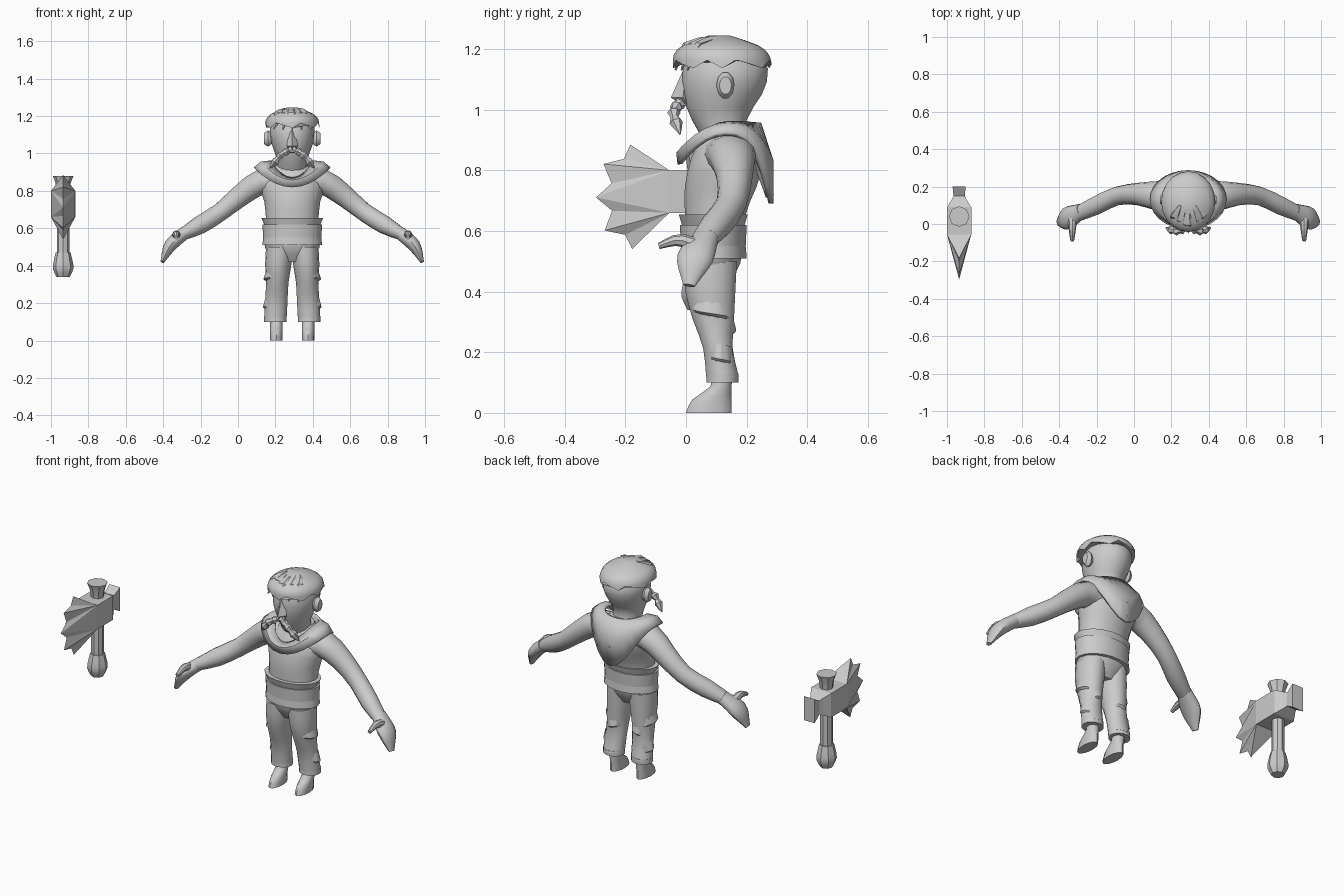
import bpy, bmesh
from math import sin, cos, pi, radians
from mathutils import Vector

default_cube = bpy.data.objects.get("Cube")
if default_cube:
    bpy.data.objects.remove(default_cube)

GREY = (0.6, 0.6, 0.6, 1)
clay = bpy.data.materials.new("clay_grey")
clay.use_nodes = True
clay.diffuse_color = GREY
clay.node_tree.nodes["Principled BSDF"].inputs["Base Color"].default_value = GREY

BODY = Vector((.29, 0, 0))
AXE = Vector((-.935, .04, 0))


def curve(values, t):
    """Value at t on a smooth curve through evenly spaced values."""
    if not isinstance(values, (tuple, list)):
        return values
    last = len(values) - 1
    index = min(int(t * last + 1e-6), last - 1)
    f = t * last - index
    start, end = values[index], values[index + 1]
    before = values[index - 1] if index else 2 * start - end
    after = values[index + 2] if index + 2 <= last else 2 * end - start
    slope_in, slope_out = (end - before) / 2, (after - start) / 2
    ease = f * f * (3 - 2 * f)
    return (start + (end - start) * ease + slope_in * f * (1 - f) ** 2
            - slope_out * f * f * (1 - f))


def make(name, verts, faces, at=BODY, angle=40, mirror=False, thickness=0):
    """Build one object with sharp edges above the given angle."""
    bm = bmesh.new()
    points = [bm.verts.new(v) for v in verts]
    for face in faces:
        bm.faces.new([points[i] for i in face])
    bmesh.ops.recalc_face_normals(bm, faces=bm.faces)
    mesh = bpy.data.meshes.new(name)
    bm.to_mesh(mesh)
    bm.free()
    mesh.materials.append(clay)
    part = bpy.data.objects.new(name, mesh)
    part.location = at
    bpy.context.collection.objects.link(part)
    if angle:
        bpy.ops.object.select_all(action='DESELECT')
        part.select_set(True)
        bpy.context.view_layer.objects.active = part
        bpy.ops.object.shade_smooth_by_angle(angle=radians(angle))
    if mirror:
        modifier = part.modifiers.new("mirror", 'MIRROR')
        modifier.use_mirror_merge = False
    if thickness:
        modifier = part.modifiers.new("thickness", 'SOLIDIFY')
        modifier.thickness, modifier.offset = thickness, 0
    return part


def strip(rows, count, closed):
    """Quads joining rows of points."""
    return [(row * count + i, row * count + (i + 1) % count,
             (row + 1) * count + (i + 1) % count, (row + 1) * count + i)
            for row in range(rows - 1) for i in range(count if closed else count - 1)]


def loft(name, x, y, z, width, depth=None, ratio=1, steps=8, sides=14, path=False, jag=0, **options):
    """Skin ellipses whose centre and radii follow curves; level, or square to the path."""
    def centre(t):
        return Vector((curve(x, t), curve(y, t), curve(z, t)))

    run = centre(1) - centre(0)
    axis = min(range(3), key=lambda i: abs(run[i]))
    reference = Vector([float(i == axis) for i in range(3)])
    verts = []
    for step in range(steps + 1):
        t = step / steps
        across, along = Vector((1, 0, 0)), Vector((0, 1, 0))
        if path:
            tangent = (centre(min(t + .02, 1)) - centre(max(t - .02, 0))).normalized()
            across = (reference - tangent * reference.dot(tangent)).normalized()
            along = tangent.cross(across)
        a = curve(width, t)
        b = a * ratio if depth is None else curve(depth, t)
        for i in range(sides):
            turn = 2 * pi * i / sides
            point = centre(t) + across * a * cos(turn) + along * b * sin(turn)
            if step == 0:
                point.z += jag * (i * 5 % 3 - 1)
            verts.append(point)
    faces = strip(steps + 1, sides, True)
    faces += [tuple(range(sides)), tuple(range(len(verts) - sides, len(verts)))]
    return make(name, verts, faces, **options)


# Torso and head
loft("torso", x=0, y=(.09, .1, .13, .15), z=(.55, .94), width=(.14, .14, .15, .17, .08),
     depth=(.1, .1, .12, .12, .08), sides=18)
loft("head", x=0, y=(.15, .11, .12, .13, .12), z=(.88, 1.22), width=(.08, .08, .11, .12, .08),
     depth=(.08, .09, .13, .14, .09), sides=16)
loft("ear", x=(.11, .15), y=.13, z=1.08, width=(.02, .03, .02), depth=(.03, .045, .03),
     steps=4, sides=10, path=True, mirror=True)
loft("nose", x=0, y=(0, -.01, 0), z=(1.13, 1.04, 1.02), width=(.015, .03, .02),
     depth=(.01, .04, .02), steps=2, sides=4, angle=0)

# Ragged hair cap with combed locks
loft("hair", x=0, y=(.12, .11), z=(1.15, 1.245), width=(.145, .14, .11, .03), ratio=1.12,
     steps=6, sides=20, jag=.013)
for lock in range(-2, 3):
    side = lock * .05
    setback = abs(side) * .4
    loft("hair_lock", x=(side * .4, side), y=(.1, setback, setback - .035), z=(1.235, 1.21, 1.13),
         width=(.01, .03, .003), depth=(.01, .015, .003), steps=4, sides=5, path=True, angle=20)

# Braided moustache, beads ending in a tuft
loft("moustache", x=(.005, .12), y=(-.02, -.04, -.02), z=(1.02, .99, .92),
     width=[.022, .013] * 4 + [.003], sides=6, path=True, mirror=True, angle=20)

# Arms and hands
loft("arm", x=(.05, .6), y=(.14, .15, .16, .15, .1, .05), z=(.84, .85, .78, .69, .62, .56),
     width=(.09, .08, .06, .05, .05, .04), depth=(.07, .07, .06, .05, .05, .03),
     steps=10, path=True, mirror=True)
loft("hand", x=(.57, .65, .695), y=(.07, .03, .01), z=(.58, .51, .42), width=(.04, .06, .02),
     depth=(.035, .035, .01), path=True, mirror=True)
loft("thumb", x=.62, y=(.04, -.09), z=(.55, .57, .55), width=(.025, .02, .01),
     steps=5, sides=8, path=True, mirror=True)

# Neckerchief: narrow V at the front, hanging point at the back
RIM = 28
verts = []
for t in (0, .5, 1):
    for i in range(RIM):
        turn = 2 * pi * i / RIM
        front, back = max(0, -sin(turn)), max(0, sin(turn))
        inner = Vector((.115 * cos(turn), .14 - .13 * front + .1 * back, .955 - .09 * front ** 2))
        outer = Vector((.2 * cos(turn), .13 + .15 * sin(turn),
                        .92 - .1 * front ** 2 - .23 * back ** 3))
        bulge = Vector((cos(turn) / 3, sin(turn), .6)) * .02 * sin(pi * t)
        verts.append(inner.lerp(outer, t) + bulge)
make("neckerchief", verts, strip(3, RIM, True), thickness=.016)
for drop in (.8, .72):
    loft("neckerchief_fold", x=(-.15, .15), y=(.19, .275, .19), z=(.92, drop, .92),
         width=(.005, .015, .005), sides=5, path=True, angle=20)

# Waist sash in three layers
for layer, low, high, bottom, top in (("lower", .51, .55, .16, .155), ("middle", .55, .62, .155, .16),
                                      ("upper", .62, .655, .15, .165)):
    loft("sash_" + layer, x=0, y=.09, z=(low, low, high, high), width=(.13, bottom, top, .13),
         ratio=.7, steps=3, sides=18, angle=30)

# Trousers
LEG = dict(x=(.09, .07), y=(.12, .105, .09, .08, .08), z=(.12, .5),
           width=(.06, .06, .06, .07, .07), depth=(.055, .05, .07, .085, .09))
loft("trouser_leg", **LEG, mirror=True)
loft("trouser_cuff", x=.09, y=.12, z=(.1, .13), width=.06, ratio=.9, steps=1, mirror=True)
loft("trouser_seat", x=0, y=.085, z=(.42, .57), width=(.08, .145, .15), ratio=.67, steps=4)


def torn_fold(name, t, start, end, flare, slant):
    """Torn flap hanging off the trouser leg, widest in its middle."""
    x, y, z, width, depth = (curve(LEG[key], t) for key in ("x", "y", "z", "width", "depth"))
    points, count = [], 7
    for rise, reach in ((.05, 0), (0, flare), (-.01, 0)):
        for i in range(count):
            f = i / (count - 1)
            turn = radians(start + (end - start) * f)
            out = reach * sin(pi * f) - .002
            points.append((x + (width + out) * cos(turn), y + (depth + out) * sin(turn),
                           z + rise + slant * (f - .5)))
    make(name, points, strip(3, count, False), mirror=True, angle=25)


torn_fold("thigh_fold", .55, -75, 60, flare=.016, slant=-.03)
torn_fold("shin_fold", .15, -50, 60, flare=.012, slant=-.02)
torn_fold("back_fold", .4, 60, 140, flare=.012, slant=.02)

# Bare feet
loft("foot", x=.085, y=(.075, .085, .115, .12), z=(0, .13), width=.033,
     depth=(.075, .065, .035, .035), steps=6, sides=12, mirror=True)

# Axe handle with rounded knob and flared top
loft("axe_knob", x=0, y=0, z=(.34, .47), width=(.035, .055, .05, .04), steps=6, sides=8, at=AXE)
loft("axe_shaft", x=0, y=0, z=(.46, .85), width=.034, steps=1, sides=8, at=AXE)
loft("axe_collar", x=0, y=0, z=(.8, .88), width=(.035, .04, .055), steps=2, sides=8, at=AXE, angle=30)

# Axe head block narrowing to a flared rear peg
HALF, MIDDLE = .065, .73
verts = []
for y, half, tall in ((-.1, HALF, .07), (.05, HALF, .07), (.09, .04, .05), (.11, .03, .04), (.16, .035, .07)):
    verts += [(half * i, y, MIDDLE + tall * k) for i, k in ((-1, -1), (1, -1), (1, 1), (-1, 1))]
ends = [tuple(range(4)), tuple(range(len(verts) - 4, len(verts)))]
make("axe_head", verts, strip(5, 4, True) + ends, at=AXE, angle=0)

# Blade: a star-shaped chipped edge fanned from the block's front corners
TEETH = 9
verts = []
for i in range(TEETH):
    turn = radians(36 + 110 * i / (TEETH - 1))
    reach = .19 if i % 2 else .21 if i in (0, TEETH - 1) else .237
    verts.append((0, -.1 - reach * sin(turn), .715 + reach * cos(turn)))
verts += [(side, -.095, MIDDLE + rise) for side in (-HALF, HALF) for rise in (.07, -.07)]
tip, faces = TEETH // 2, []
for upper in (TEETH, TEETH + 2):
    lower = upper + 1
    faces += [(upper if i < tip else lower, i, i + 1) for i in range(TEETH - 1)]
    faces.append((upper, tip, lower))
faces += [(TEETH, TEETH + 2, 0), (TEETH + 1, TEETH + 3, TEETH - 1)]
make("axe_blade", verts, faces, at=AXE, angle=0)
